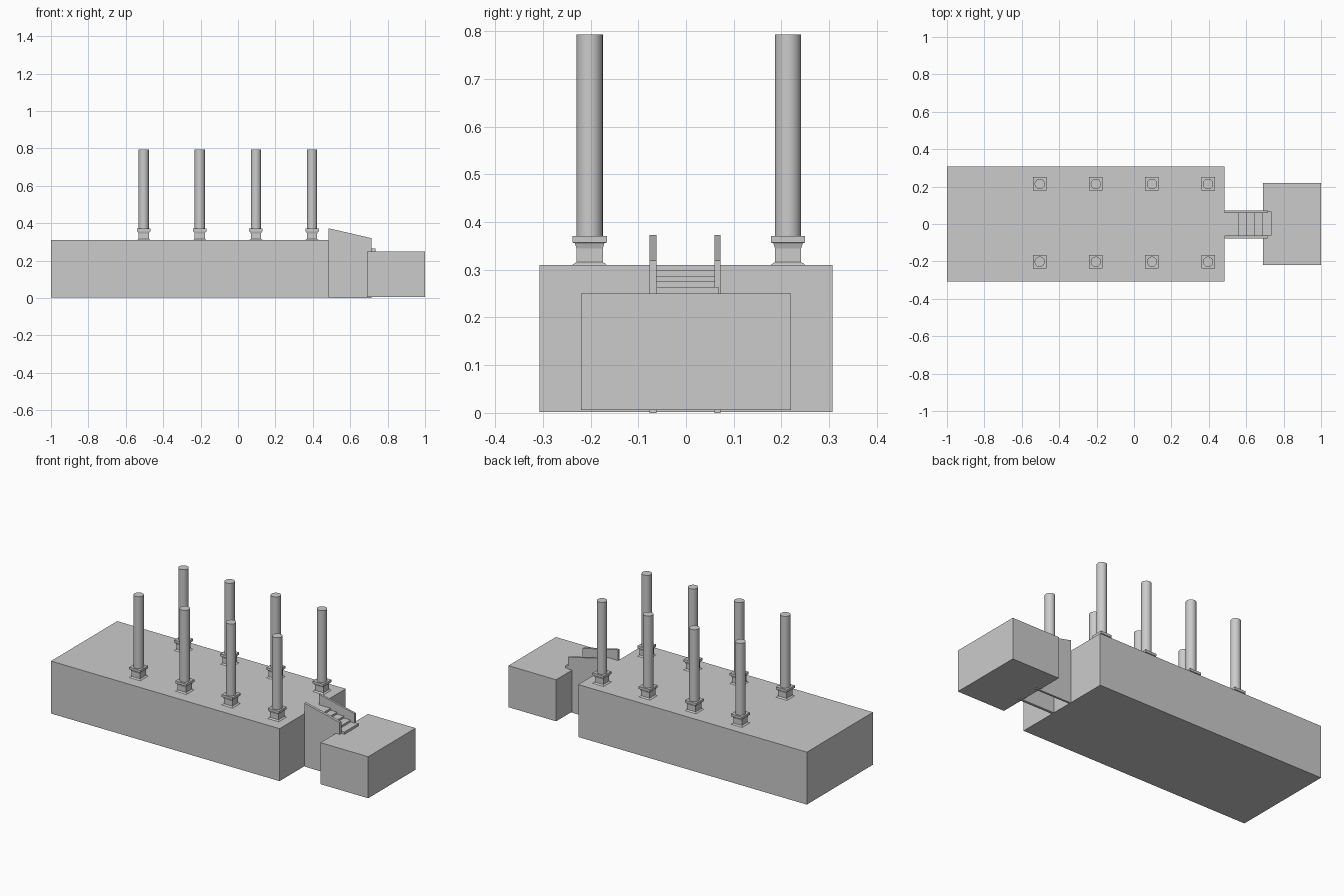
import bpy, bmesh, math

if "Cube" in bpy.data.objects:
    bpy.data.objects.remove(bpy.data.objects["Cube"])

grey = bpy.data.materials.new("stone_grey")
grey.diffuse_color = (0.6, 0.6, 0.6, 1)
grey.use_nodes = True
grey.node_tree.nodes["Principled BSDF"].inputs["Base Color"].default_value = grey.diffuse_color


def finish(name, bm):
    bmesh.ops.recalc_face_normals(bm, faces=bm.faces)
    me = bpy.data.meshes.new(name)
    bm.to_mesh(me)
    bm.free()
    me.materials.append(grey)
    ob = bpy.data.objects.new(name, me)
    bpy.context.collection.objects.link(ob)
    return ob


def box(name, x, y, z):
    bm = bmesh.new()
    bmesh.ops.create_cube(bm, size=1)
    for v in bm.verts:
        v.co = [r[0] if c < 0 else r[1] for c, r in zip(v.co, (x, y, z))]
    return finish(name, bm)


def loft(name, cx, cy, profile, sides, turn=0.0):
    """Stack regular rings given as (radius, height) pairs."""
    bm = bmesh.new()
    rings = []
    for r, z in profile:
        angles = [turn + math.tau * i / sides for i in range(sides)]
        rings.append([bm.verts.new((cx + r * math.cos(a), cy + r * math.sin(a), z)) for a in angles])
    for lo, hi in zip(rings, rings[1:]):
        for i in range(sides):
            j = (i + 1) % sides
            bm.faces.new((lo[i], lo[j], hi[j], hi[i])).smooth = sides > 4
    bm.faces.new(rings[0][::-1])
    bm.faces.new(rings[-1])
    for e in bm.edges:  # keep rims crisp
        e.smooth = all(f.smooth for f in e.link_faces)
    return finish(name, bm)


# Main platform and the lower landing block
box("platform", (-1, 0.485), (-0.307, 0.307), (0.002, 0.31))
box("landing_block", (0.69, 1), (-0.22, 0.22), (0.006, 0.25))

# Columns on square moulded pedestals, two rows of four
half_widths = [(0.036, 0.31), (0.034, 0.312), (0.0275, 0.316), (0.0275, 0.345),
               (0.031, 0.356), (0.036, 0.357), (0.036, 0.371)]
pedestal = [(w * math.sqrt(2), z) for w, z in half_widths]
for y in (-0.202, 0.214):
    for i in range(4):
        x = -0.504 + 0.3 * i
        loft("pedestal", x, y, pedestal, 4, math.pi / 4)
        loft("column", x, y, [(0.0275, 0.37), (0.0275, 0.793)], 32)

# Sloped walls on each side of the stairs
for y0, y1 in ((-0.077, -0.062), (0.06, 0.072)):
    bm = bmesh.new()
    outline = [(0.485, 0), (0.715, 0), (0.715, 0.32), (0.485, 0.373)]
    face = bm.faces.new([bm.verts.new((x, y0, z)) for x, z in outline])
    ext = bmesh.ops.extrude_face_region(bm, geom=[face])
    for v in ext["geom"]:
        if isinstance(v, bmesh.types.BMVert):
            v.co.y = y1
    finish("stair_wall", bm)

# Open treads stepping down to the landing
fronts = [0.485, 0.56, 0.602, 0.646, 0.69, 0.735]
for i in range(5):
    top = 0.31 - 0.0115 * i
    box("stair_tread", (fronts[i] - (0.01 if i else 0), fronts[i + 1]), (-0.062, 0.068), (top - 0.0145, top))
